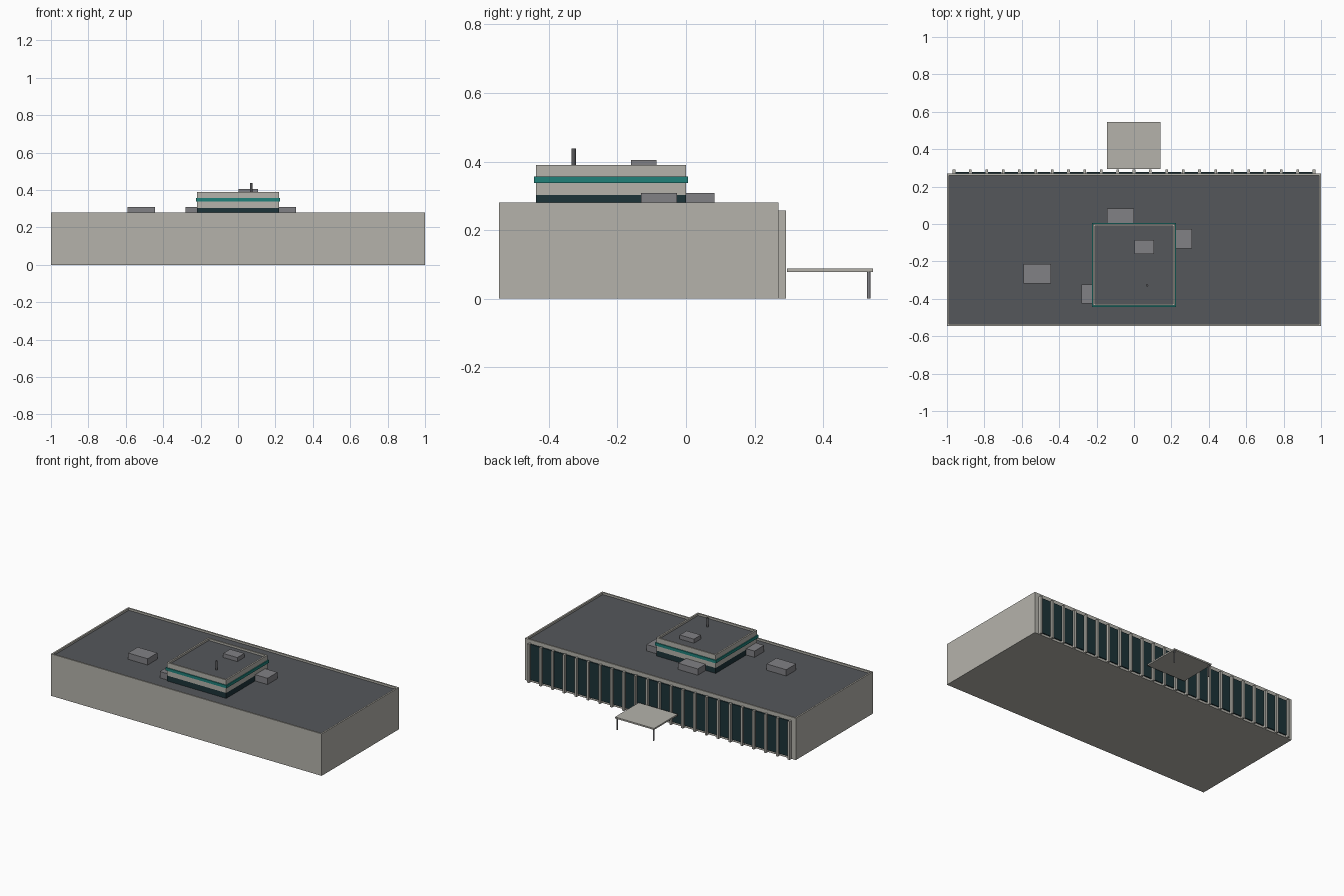
import bpy, bmesh
from mathutils import Vector

cube = bpy.data.objects.get("Cube")
if cube:
    bpy.data.objects.remove(cube, do_unlink=True)


def material(name, rgb):
    m = bpy.data.materials.new(name)
    m.use_nodes = True
    color = (*rgb, 1)
    m.diffuse_color = color
    m.node_tree.nodes["Principled BSDF"].inputs["Base Color"].default_value = color
    return m


CONCRETE = material("pale concrete", (0.46, 0.45, 0.41))
ROOF = material("dark roofing", (0.09, 0.096, 0.105))
METAL = material("grey metal", (0.22, 0.22, 0.235))
TEAL = material("teal trim", (0.014, 0.22, 0.195))
GLASS = material("dark glass", (0.012, 0.033, 0.04))
STEEL = material("dark steel", (0.1, 0.1, 0.105))


def finish(name, bm, *mats):
    mesh = bpy.data.meshes.new(name)
    bm.to_mesh(mesh)
    bm.free()
    for m in mats:
        mesh.materials.append(m)
    obj = bpy.data.objects.new(name, mesh)
    bpy.context.collection.objects.link(obj)
    return obj


def add_box(bm, x, y, z):
    lo, hi = Vector((x[0], y[0], z[0])), Vector((x[1], y[1], z[1]))
    verts = bmesh.ops.create_cube(bm, size=1)["verts"]
    bmesh.ops.scale(bm, vec=hi - lo, verts=verts)
    bmesh.ops.translate(bm, vec=(lo + hi) / 2, verts=verts)


def box(name, x, y, z, mat):
    bm = bmesh.new()
    add_box(bm, x, y, z)
    return finish(name, bm, mat)


def parapet_block(name, x, y, z, rim, depth):
    """A block whose top is sunk behind a parapet, with a roofing floor."""
    bm = bmesh.new()
    add_box(bm, x, y, z)
    top = max(bm.faces, key=lambda f: f.calc_center_median().z)
    bmesh.ops.inset_region(bm, faces=[top], thickness=rim)
    floor = bmesh.ops.extrude_discrete_faces(bm, faces=[top])["faces"][0]
    bmesh.ops.translate(bm, vec=(0, 0, -depth), verts=floor.verts)
    floor.material_index = 1
    return finish(name, bm, CONCRETE, ROOF)


def post(name, x, y, z, radius, mat):
    bm = bmesh.new()
    bmesh.ops.create_cone(bm, cap_ends=True, segments=12, radius1=radius,
                          radius2=radius, depth=z[1] - z[0])
    bmesh.ops.translate(bm, vec=(x, y, sum(z) / 2), verts=bm.verts)
    return finish(name, bm, mat)


# Main hall with sunken roof
WALL_Y, ROOF_Z = 0.27, 0.267
parapet_block("main_hall", (-1, 1), (-0.545, WALL_Y), (0, 0.28), 0.015, 0.28 - ROOF_Z)

# Rear facade: window panes between upright fins
BAYS, END = 22, 0.9625
step = 2 * END / BAYS
fins, panes = bmesh.new(), bmesh.new()
for i in range(BAYS + 1):
    x = -END + i * step
    add_box(fins, (x - 0.007, x + 0.007), (WALL_Y, 0.291), (0, 0.257))
    if i < BAYS:
        c = x + step / 2
        add_box(panes, (c - 0.036, c + 0.036), (WALL_Y, 0.277), (0.015, 0.253))
finish("facade_fins", fins, CONCRETE)
finish("facade_windows", panes, GLASS)

# Entrance canopy on two posts
box("entrance_canopy", (-0.145, 0.143), (0.295, 0.545), (0.078, 0.088), CONCRETE)
for side, x in (("right", -0.134), ("left", 0.134)):
    post("canopy_post_" + side, x, 0.533, (0, 0.079), 0.005, METAL)

# Penthouse: glazed base, concrete storey, teal belt
px, py = (-0.219, 0.219), (-0.437, 0.0)


def grow(span, d):
    return span[0] - d, span[1] + d


box("penthouse_glazing", px, py, (ROOF_Z - 0.002, 0.303), GLASS)
parapet_block("penthouse", px, py, (0.303, 0.39), 0.015, 0.013)
belt = bmesh.new()
for sx in (px[0], px[1]):
    add_box(belt, grow((sx, sx), 0.006), grow(py, 0.006), (0.338, 0.357))
for sy in (py[0], py[1]):
    add_box(belt, grow(px, -0.006), grow((sy, sy), 0.006), (0.338, 0.357))
finish("penthouse_belt", belt, TEAL)

# Rooftop plant units
units = [(-0.59, -0.445, -0.318, -0.215), (0.165, 0.31, -0.131, -0.026),
         (-0.145, 0.0, -0.02, 0.083), (-0.28, -0.135, -0.425, -0.323)]
for n, (x0, x1, y0, y1) in enumerate(units, 1):
    box(f"roof_unit_{n}", (x0, x1), (y0, y1), (ROOF_Z - 0.002, 0.309), METAL)
box("penthouse_unit", (0.002, 0.107), (-0.16, -0.086), (0.375, 0.404), METAL)

# Antenna mast
post("mast", 0.07, -0.328, (0.375, 0.438), 0.0065, STEEL)
